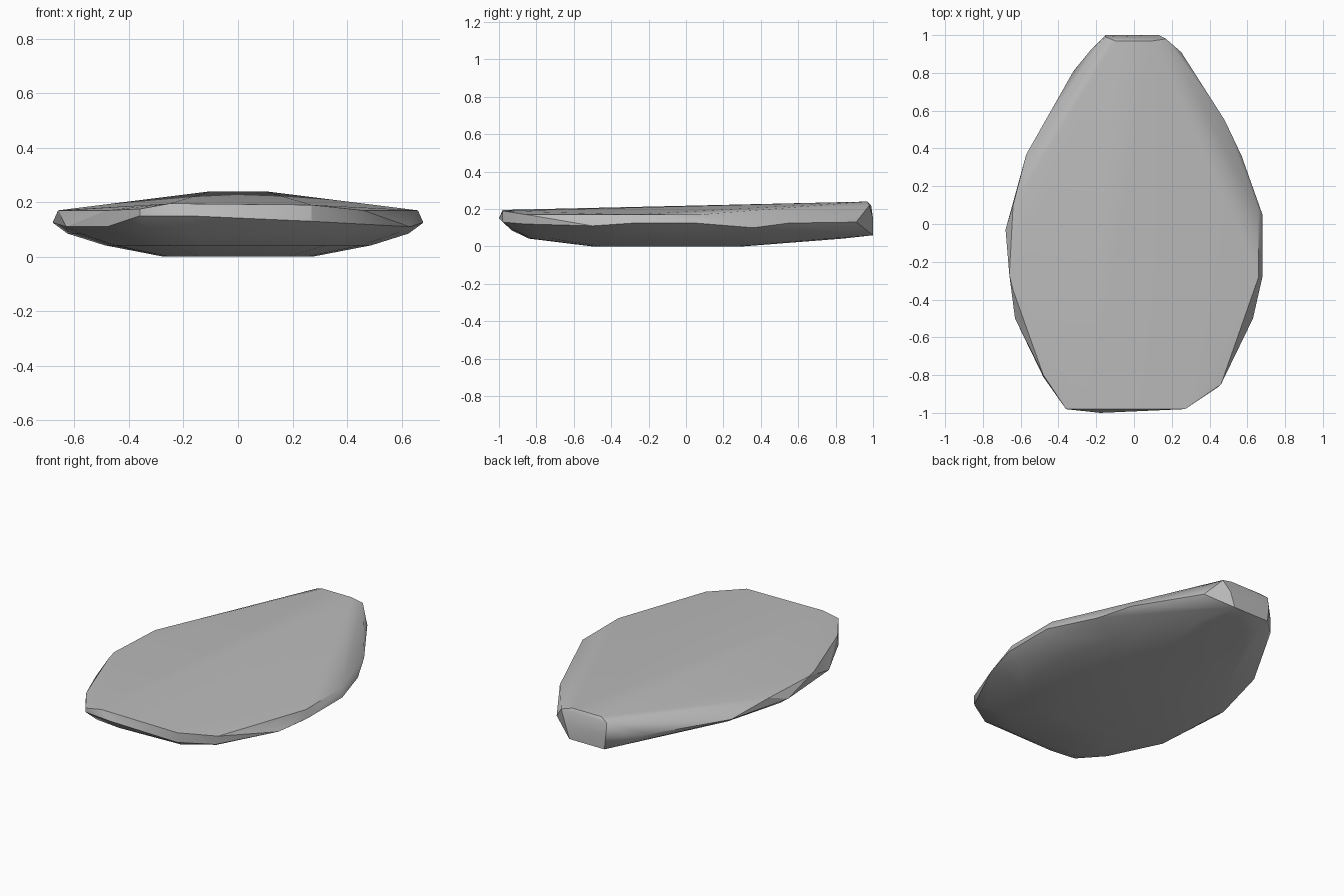
import bpy
import bmesh
from math import radians

cube = bpy.data.objects.get("Cube")
if cube:
    bpy.data.objects.remove(cube, do_unlink=True)


def make_material(name, colour):
    mat = bpy.data.materials.new(name)
    mat.use_nodes = True
    mat.diffuse_color = colour
    mat.node_tree.nodes["Principled BSDF"].inputs["Base Color"].default_value = colour
    return mat


# Outlines in hundredths: the worn upper rim and the widest line of the stone
upper_rim = [
    (-15, 99, 22), (-10, 97, 24), (10, 97, 24), (17, 98, 22),
    (66, 7, 17), (66, -28, 17), (46, -85, 17),
    (27, -98, 19), (-25, -98, 19.5), (-36, -98, 17.5),
    (-48, -80, 17), (-64, -35, 17), (-66, -27, 17), (-64, 10, 17),
]
widest_line = [
    (-15, 100, 15), (13, 100, 15), (25, 91, 13), (48, 55, 12.5),
    (57, 36, 10), (68, 5, 12.5), (68, -28, 12.5), (63, -50, 11),
    (45, -86, 12), (27, -98, 13), (-18, -100, 15), (-36, -98, 15),
    (-48, -81, 11), (-63, -50, 11), (-68, -3, 12.5),
    (-57, 37, 12), (-32, 81, 13), (-23, 92, 14),
]
blunt_end = [(-14, 100, 6), (10, 100, 6)]

# The underside repeats the outline in smaller, lower rings: x scale, y scale, y shift, height
under_rings = [(0.92, 0.93, 0, 8.5), (0.72, 0.84, 0, 4.2), (0.4, 0.4, -10, 0)]

points = upper_rim + widest_line + blunt_end
for scale_x, scale_y, shift, height in under_rings:
    points += [(x * scale_x, y * scale_y + shift, height) for x, y, z in widest_line]

# Wrap the rings in one convex skin
bm = bmesh.new()
for point in points:
    bm.verts.new([value / 100 for value in point])
hull = bmesh.ops.convex_hull(bm, input=bm.verts[:])
loose = [v for v in bm.verts if not v.link_faces]
bmesh.ops.delete(bm, geom=loose, context="VERTS")
bmesh.ops.dissolve_limit(bm, angle_limit=radians(0.5),
                         verts=bm.verts[:], edges=bm.edges[:])
bmesh.ops.recalc_face_normals(bm, faces=bm.faces[:])

mesh = bpy.data.meshes.new("flat_stone")
bm.to_mesh(mesh)
bm.free()
mesh.materials.append(make_material("stone grey", (0.5, 0.5, 0.5, 1)))

stone = bpy.data.objects.new("flat_stone", mesh)
bpy.context.collection.objects.link(stone)

# Smooth the broad faces, keep the chipped rim crisp
bpy.ops.object.select_all(action="DESELECT")
stone.select_set(True)
bpy.context.view_layer.objects.active = stone
bpy.ops.object.shade_smooth_by_angle(angle=radians(30))
